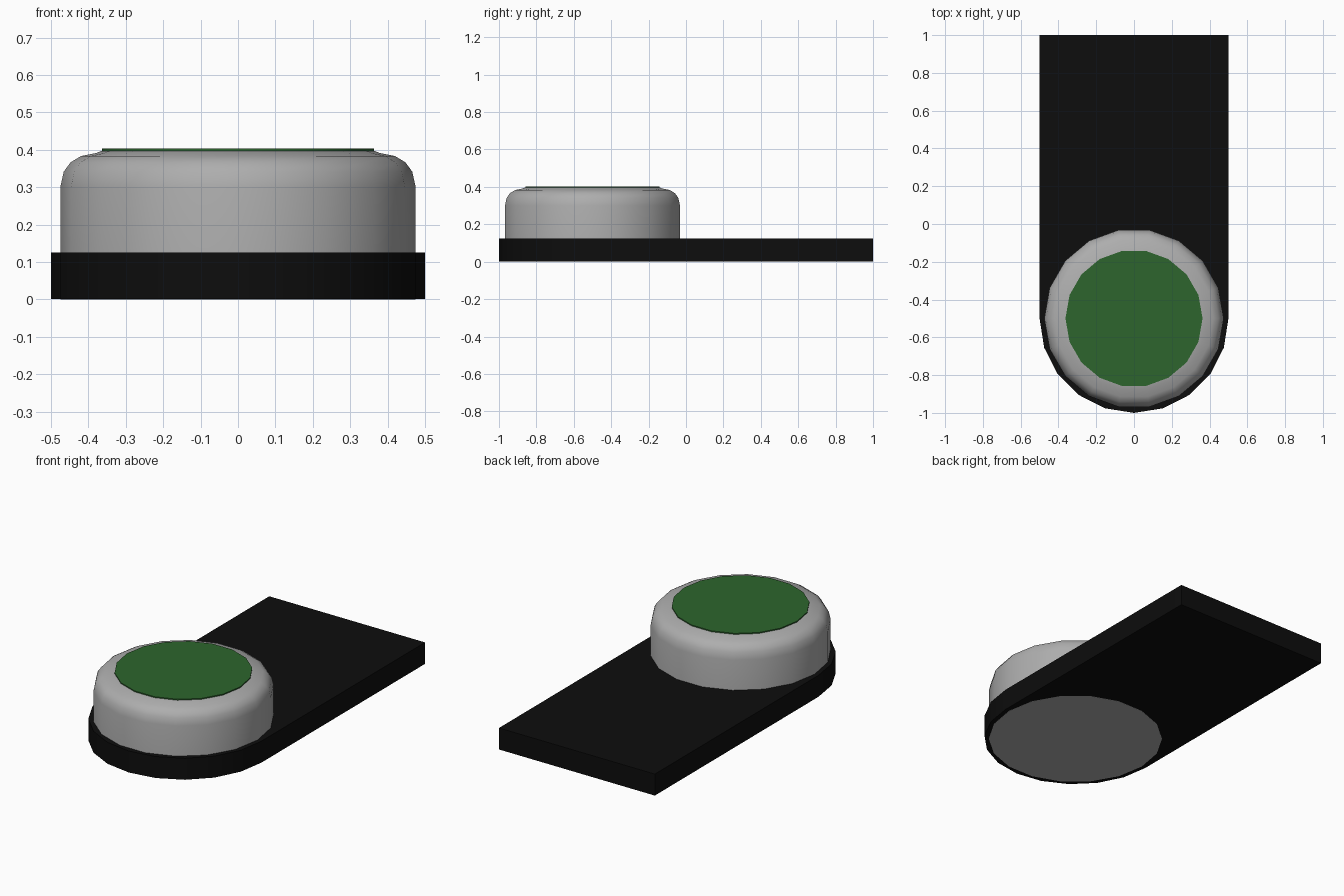
import bpy
import bmesh
import math

if "Cube" in bpy.data.objects:
    bpy.data.objects.remove(bpy.data.objects["Cube"])


def material(name, rgb):
    m = bpy.data.materials.new(name)
    m.diffuse_color = (*rgb, 1)
    m.use_nodes = True
    m.node_tree.nodes["Principled BSDF"].inputs["Base Color"].default_value = m.diffuse_color
    return m


black = material("black", (0.004, 0.004, 0.004))
grey = material("grey", (0.42, 0.42, 0.42))
green = material("green", (0.026, 0.13, 0.026))

CENTRE_Y = -0.5
SIDES = 18


def make_object(name, bm, mat, smooth):
    bmesh.ops.recalc_face_normals(bm, faces=bm.faces)
    mesh = bpy.data.meshes.new(name)
    bm.to_mesh(mesh)
    bm.free()
    mesh.materials.append(mat)
    ob = bpy.data.objects.new(name, mesh)
    bpy.context.collection.objects.link(ob)
    if smooth:
        bpy.ops.object.select_all(action='DESELECT')
        ob.select_set(True)
        bpy.context.view_layer.objects.active = ob
        bpy.ops.object.shade_smooth_by_angle(angle=math.radians(smooth))
    return ob


def lathe(name, profile, mat, smooth):
    """Closed round part from (radius, z) rings, capped at both ends."""
    bm = bmesh.new()
    rings = []
    for r, z in profile:
        rings.append([bm.verts.new((r * math.cos(2 * math.pi * i / SIDES),
                                    CENTRE_Y + r * math.sin(2 * math.pi * i / SIDES), z))
                      for i in range(SIDES)])
    for a, b in zip(rings, rings[1:]):
        for i in range(SIDES):
            j = (i + 1) % SIDES
            bm.faces.new((a[i], a[j], b[j], b[i]))
    bm.faces.new(rings[0][::-1])
    bm.faces.new(rings[-1])
    return make_object(name, bm, mat, smooth)


# Base plate: square at the back, half round at the front
bm = bmesh.new()
outline = [(0.5, 1.0), (-0.5, 1.0)]
for i in range(11):
    a = math.pi + math.pi * i / 10
    outline.append((0.5 * math.cos(a), CENTRE_Y + 0.5 * math.sin(a)))
face = bm.faces.new([bm.verts.new((x, y, 0.0005)) for x, y in outline])
top = bmesh.ops.extrude_face_region(bm, geom=[face], use_keep_orig=True)
bmesh.ops.translate(bm, vec=(0, 0, 0.1245),
                    verts=[v for v in top["geom"] if isinstance(v, bmesh.types.BMVert)])
make_object("base_plate", bm, black, 30)

# Rounded housing, running down through the plate to its underside
lathe("button_housing",
      [(0.475, 0.0), (0.475, 0.30), (0.466, 0.341), (0.448, 0.366),
       (0.42, 0.383), (0.38, 0.391), (0.365, 0.397)], grey, 40)

# Green cap on top
lathe("button_cap", [(0.363, 0.393), (0.363, 0.403)], green, 30)
